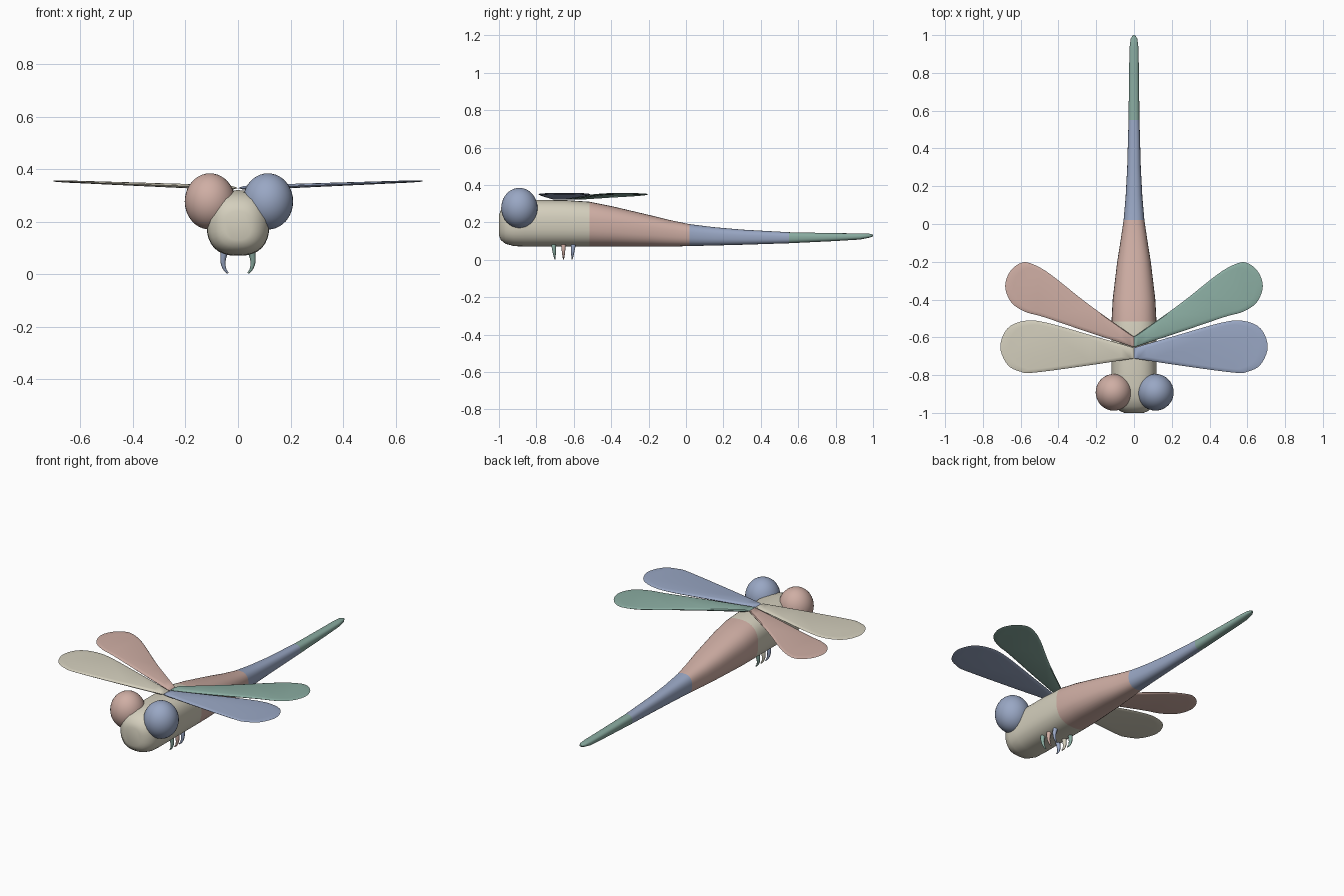
import bpy, bmesh, math
from mathutils import Vector, Matrix

if "Cube" in bpy.data.objects:
    bpy.data.objects.remove(bpy.data.objects["Cube"])


def linear(c):
    return tuple(((v / 255 + 0.055) / 1.055) ** 2.4 for v in c) + (1.0,)


MATS = {}
for name, rgb in {"beige": (212, 207, 189), "pink": (207, 174, 164),
                  "blue": (153, 167, 196), "green": (138, 172, 161)}.items():
    MATS[name] = bpy.data.materials.new(name)
    MATS[name].diffuse_color = linear(rgb)


def finish(bm, name, colours):
    bmesh.ops.recalc_face_normals(bm, faces=bm.faces[:])
    me = bpy.data.meshes.new(name)
    bm.to_mesh(me)
    bm.free()
    for c in colours:
        me.materials.append(MATS[c])
    me.shade_smooth()
    me.set_sharp_from_angle(angle=math.radians(40))
    ob = bpy.data.objects.new(name, me)
    bpy.context.collection.objects.link(ob)
    return ob


def loft(bm, loops):
    """Skin closed loops of equal length and cap both ends."""
    rings = [[bm.verts.new(p) for p in loop] for loop in loops]
    n = len(rings[0])
    for a, b in zip(rings, rings[1:]):
        for i in range(n):
            j = (i + 1) % n
            bm.faces.new((a[i], a[j], b[j], b[i]))
    bm.faces.new(rings[0][::-1])
    bm.faces.new(rings[-1])


def curve_through(pts, steps):
    """Smooth open curve through the points."""
    p = [Vector(q) for q in pts]
    p = [p[0] * 2 - p[1]] + p + [p[-1] * 2 - p[-2]]
    out = []
    for a, b, c, d in zip(p, p[1:], p[2:], p[3:]):
        for s in range(steps):
            t = s / steps
            out.append(0.5 * (2 * b + (c - a) * t + (2 * a - 5 * b + 4 * c - d) * t * t
                              + (3 * b - a - 3 * c + d) * t ** 3))
    return out + [p[-2]]


# body: rounded-square sections as (y, half width, bottom, top)
SECTIONS = [(-1, .05, .13, .24), (-.99, .075, .105, .265), (-.965, .104, .085, .292),
            (-.92, .118, .073, .312), (-.86, .12, .07, .32), (-.65, .12, .07, .319),
            (-.515, .119, .07, .31), (-.4, .113, .07, .287), (-.2, .089, .07, .24),
            (-.1, .073, .07, .215), (.02, .055, .073, .19), (.15, .044, .076, .174),
            (.3, .036, .08, .161), (.55, .029, .088, .147), (.8, .026, .1, .142),
            (.93, .024, .108, .141), (.98, .018, .118, .139), (1, .006, .125, .134)]


def section(y, w, lo, hi, n=32):
    pts = []
    for i in range(n):
        a = math.tau * i / n
        c, s = math.cos(a), math.sin(a)
        x = math.copysign(abs(c) ** 0.8, c)
        z = math.copysign(abs(s) ** 0.8, s)
        pts.append((w * x, y, (lo + hi) / 2 + (hi - lo) / 2 * z))
    return pts


bm = bmesh.new()
loft(bm, [section(*s) for s in SECTIONS])
for f in bm.faces:
    y = f.calc_center_median().y
    f.material_index = sum(y > limit for limit in (-.515, .02, .55))
finish(bm, "body", ["beige", "pink", "blue", "green"])

# eyes
for name, x, colour in (("left_eye", -.107, "pink"), ("right_eye", .114, "blue")):
    bm = bmesh.new()
    bmesh.ops.create_uvsphere(bm, u_segments=32, v_segments=20, radius=1)
    bm.transform(Matrix.Translation((x, -.891, .277)) @ Matrix.Diagonal((.096, .097, .107, 1)))
    finish(bm, name, [colour])

# wings: outline from the root's rear corner around the tip to its front corner
FRONT_WING = [(0, -.655), (.2, -.597), (.465, -.522), (.58, -.513), (.67, -.553), (.708, -.65),
              (.67, -.745), (.6, -.782), (.53, -.787), (.25, -.75), (0, -.712)]
HIND_WING = [(0, -.597), (.245, -.422), (.44, -.268), (.535, -.213), (.595, -.205), (.655, -.25),
             (.682, -.33), (.65, -.415), (.575, -.465), (.48, -.492), (.25, -.57), (0, -.652)]


def wing(name, outline, side, colour):
    pts = curve_through(outline, 5)
    mid = Vector((.42, sum(p.y for p in pts) / len(pts)))

    def ring(scale, lift):
        loop = []
        for p in pts:
            q = mid + (p - mid) * scale
            z = .328 + .038 * q.x + lift * (.010 - .009 * q.x)
            loop.append((side * q.x, q.y, z))
        return loop
    bm = bmesh.new()
    loft(bm, [ring(.84, -1), ring(.95, -.7), ring(1, 0), ring(.95, .7), ring(.84, 1)])
    finish(bm, name, [colour])


wing("left_front_wing", FRONT_WING, -1, "beige")
wing("right_front_wing", FRONT_WING, 1, "blue")
wing("left_hind_wing", HIND_WING, -1, "pink")
wing("right_hind_wing", HIND_WING, 1, "green")

# legs: small tapered hooks curling inward
LEG_PATH = [(.045, .1), (.054, .075), (.057, .045), (.051, .02), (.038, .003)]


def leg(name, side, y, lean, colour):
    path = curve_through(LEG_PATH, 3)
    loops = []
    for i, p in enumerate(path):
        t = i / (len(path) - 1)
        r = .013 * (1 - t) + .003
        d = (path[min(i + 1, len(path) - 1)] - path[max(i - 1, 0)]).normalized()
        loop = []
        for k in range(10):
            a = math.tau * k / 10
            c = r * math.cos(a)
            loop.append((side * (p.x - d.y * c), y + lean * t + r * math.sin(a),
                         max(0, p.y + d.x * c)))
        loops.append(loop)
    bm = bmesh.new()
    loft(bm, loops)
    finish(bm, name, [colour])


for row, y, lean, left, right in (("front", -.71, .01, "blue", "green"),
                                  ("middle", -.655, 0, "beige", "pink"),
                                  ("hind", -.6, -.01, "green", "blue")):
    leg("left_" + row + "_leg", -1, y, lean, left)
    leg("right_" + row + "_leg", 1, y, lean, right)

for m in bpy.data.materials:
    if m.users and not m.is_grease_pencil:
        m.use_nodes = True
        m.node_tree.nodes["Principled BSDF"].inputs["Base Color"].default_value = m.diffuse_color
